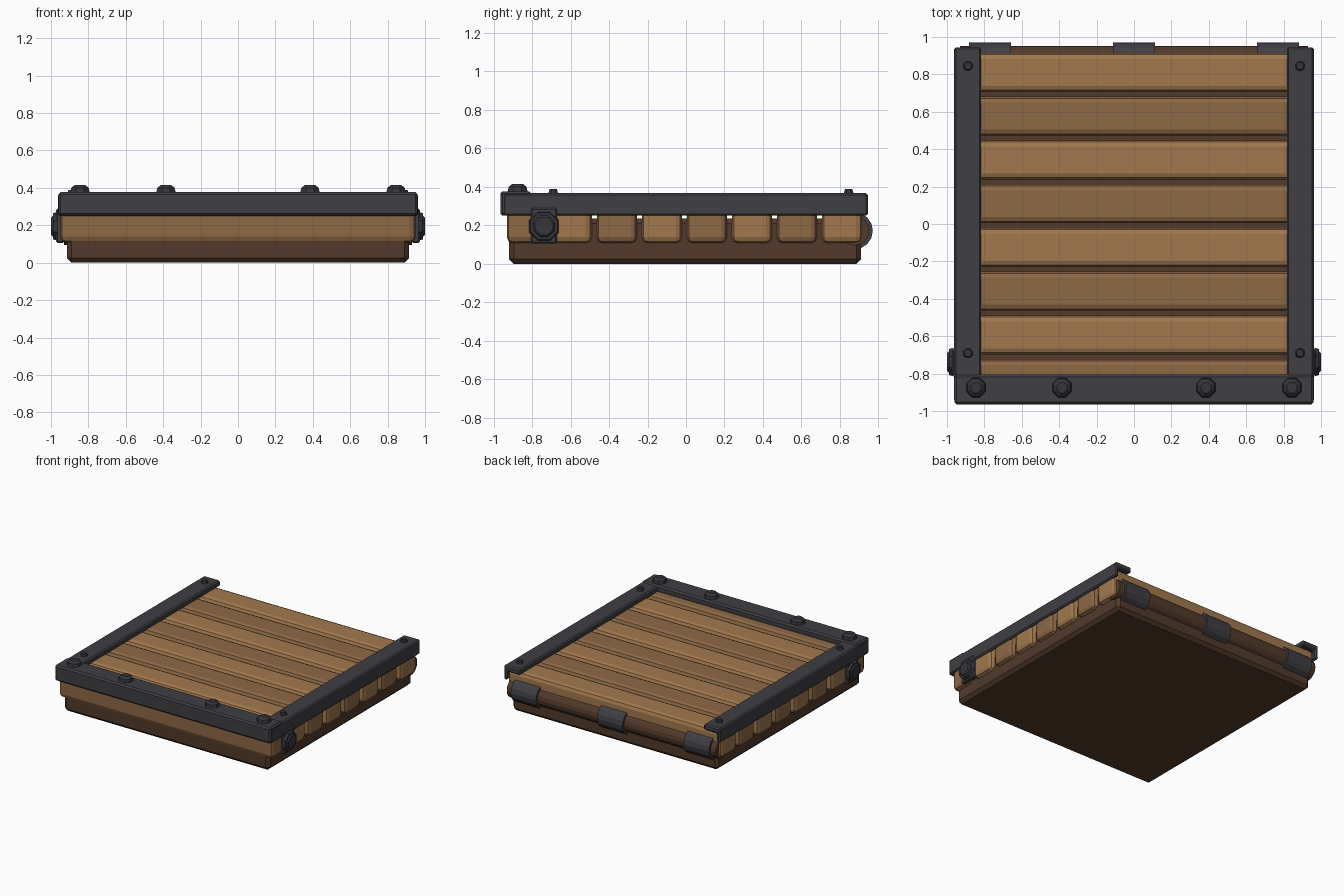
import bpy, math
from mathutils import Matrix

if "Cube" in bpy.data.objects:
    bpy.data.objects.remove(bpy.data.objects["Cube"])


def mat(name, r, g, b):
    m = bpy.data.materials.new(name)
    m.diffuse_color = (r, g, b, 1)
    m.use_nodes = True
    m.node_tree.nodes["Principled BSDF"].inputs["Base Color"].default_value = m.diffuse_color
    return m


WOOD = [mat("light_wood", 0.36, 0.19, 0.075), mat("mid_wood", 0.27, 0.14, 0.06)]
DARK = mat("dark_wood", 0.085, 0.042, 0.024)
IRON = mat("iron", 0.05, 0.05, 0.058)
BOLT = mat("dark_iron", 0.035, 0.036, 0.044)


def finish(o, name, m, bevel=0.0, seg=1):
    o.name = name
    o.data.materials.append(m)
    if bevel:
        b = o.modifiers.new("bevel", 'BEVEL')
        b.width, b.segments, b.limit_method = bevel, seg, 'ANGLE'
    return o


def box(name, lo, hi, m, bevel=0.0, seg=1):
    bpy.ops.mesh.primitive_cube_add(size=1)
    o = bpy.context.object
    c = [(a + b) / 2 for a, b in zip(lo, hi)]
    s = [b - a for a, b in zip(lo, hi)]
    o.data.transform(Matrix.Translation(c) @ Matrix.Diagonal((*s, 1)))
    return finish(o, name, m, bevel, seg)


def prism(name, pts, start, end, axis, m, bevel=0.0):
    """Extrude a closed profile along x (pts = y,z) or y (pts = x,z)."""
    n = len(pts)
    put = (lambda t, p: (t, *p)) if axis == 'x' else (lambda t, p: (p[0], t, p[1]))
    verts = [put(t, p) for t in (start, end) for p in pts]
    faces = [list(range(n)), list(range(2 * n - 1, n - 1, -1))]
    faces += [[i, i + n, (i + 1) % n + n, (i + 1) % n] for i in range(n)]
    me = bpy.data.meshes.new(name)
    me.from_pydata(verts, [], faces)
    o = bpy.data.objects.new(name, me)
    bpy.context.collection.objects.link(o)
    bpy.context.view_layer.objects.active = o
    bpy.ops.object.mode_set(mode='EDIT')
    bpy.ops.mesh.select_all(action='SELECT')
    bpy.ops.mesh.normals_make_consistent(inside=False)
    bpy.ops.object.mode_set(mode='OBJECT')
    return finish(o, name, m, bevel)


def cone(name, base, r1, r2, h, m, sides=8, side=0, turn=math.pi / 8):
    """Tapered disc standing on base; side = +-1 points it along +-x."""
    bpy.ops.mesh.primitive_cone_add(vertices=sides, radius1=r1, radius2=r2, depth=h)
    o = bpy.context.object
    o.data.transform(Matrix.Translation(base) @ Matrix.Rotation(side * math.pi / 2, 4, 'Y')
                     @ Matrix.Translation((0, 0, h / 2)) @ Matrix.Rotation(turn, 4, 'Z'))
    return finish(o, name, m)


# dark under-frame
box("base", (-0.915, -0.92, 0), (0.915, 0.91, 0.235), DARK, 0.025)

# eight cross planks
for i in range(8):
    y = -0.827 + 0.234 * i
    box(f"plank_{i + 1}", (-0.95, y - 0.104, 0.107), (0.95, y + 0.104, 0.328),
        WOOD[i % 2 == 0], 0.032, 2)

# hinge barrel with three iron bands
cone("hinge_barrel", (-0.93, 0.875, 0.172), 0.077, 0.077, 1.86, DARK, 16, 1)
for i, x in enumerate((-0.77, 0, 0.77)):
    cone(f"hinge_band_{i + 1}", (x - 0.113, 0.875, 0.172), 0.096, 0.096, 0.226, IRON, 16, 1)

# angle-iron front beam
prism("front_beam", [(-0.965, 0.25), (-0.93, 0.25), (-0.93, 0.32), (-0.805, 0.32),
                     (-0.805, 0.377), (-0.965, 0.377)], -0.96, 0.96, 'x', IRON, 0.012)
for i, x in enumerate((-0.845, -0.385, 0.385, 0.845)):
    cone(f"front_bolt_{i + 1}", (x, -0.875, 0.37), 0.058, 0.05, 0.03, BOLT)
    cone(f"front_bolt_cap_{i + 1}", (x, -0.875, 0.40), 0.05, 0.03, 0.016, BOLT)

for s, label in ((-1, "left"), (1, "right")):
    # angle-iron side rail and its rivets
    prism(label + "_rail", [(s * x, z) for x, z in
          ((0.963, 0.25), (0.935, 0.25), (0.935, 0.32), (0.817, 0.32), (0.817, 0.367),
           (0.963, 0.367))], -0.95, 0.945, 'y', IRON, 0.01)
    for i, y in enumerate((-0.69, 0.845)):
        cone(f"{label}_rivet_{i + 1}", (s * 0.888, y, 0.36), 0.029, 0.02, 0.03, BOLT)
    # side anchor: square plate, octagonal washer and boss
    ys = -0.738
    x0, x1 = sorted((s * 0.93, s * 0.972))
    box(label + "_anchor_plate", (x0, ys - 0.068, 0.105), (x1, ys + 0.068, 0.29), IRON, 0.008)
    cone(label + "_anchor_washer", (s * 0.965, ys, 0.195), 0.083, 0.075, 0.025, BOLT, 8, s)
    cone(label + "_anchor_boss", (s * 0.985, ys, 0.195), 0.065, 0.05, 0.015, BOLT, 8, s)
